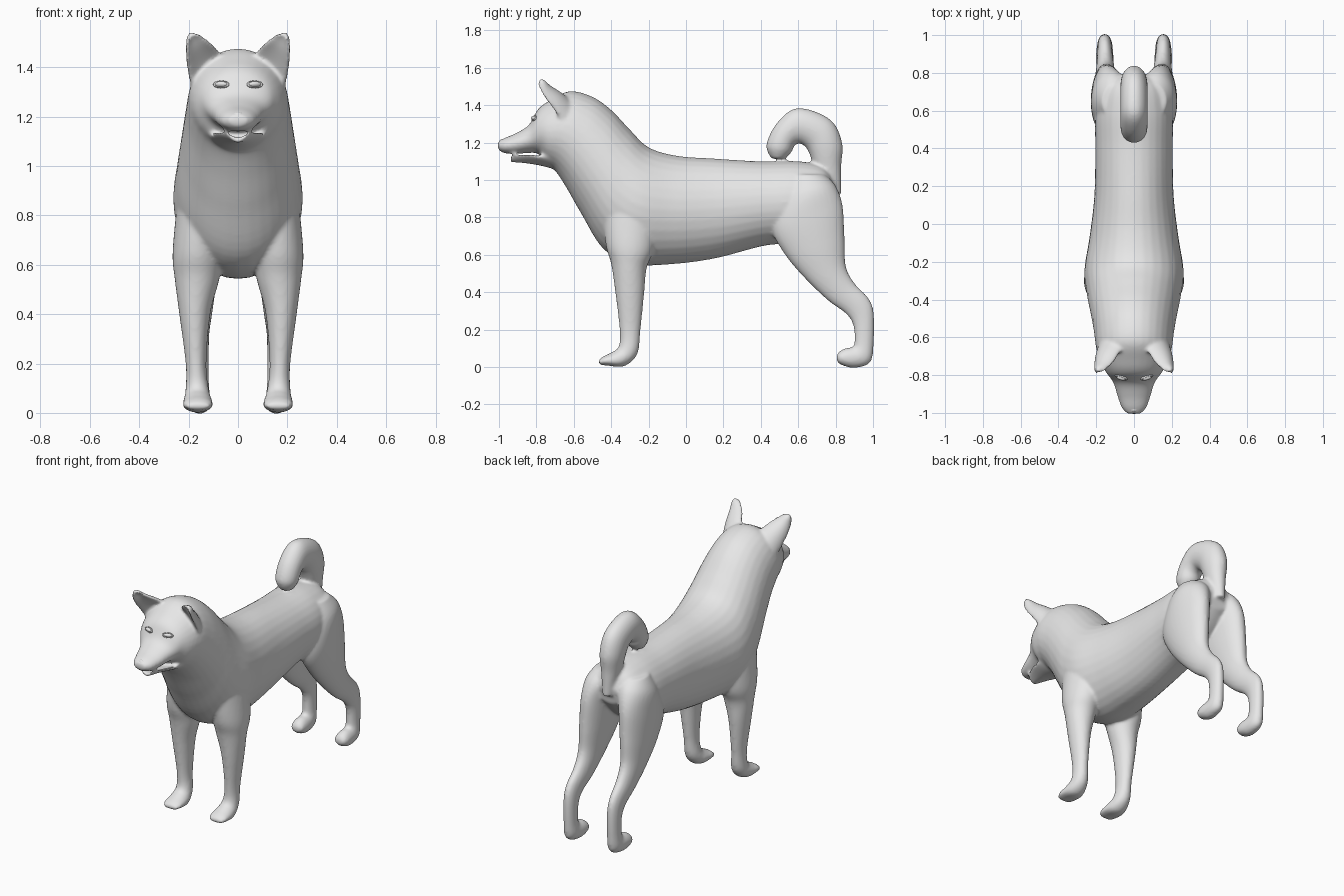
import bpy
import bmesh
import math
from mathutils import Vector

default_cube = bpy.data.objects.get("Cube")
if default_cube:
    bpy.data.objects.remove(default_cube, do_unlink=True)

# One plain grey for the whole animal
grey = bpy.data.materials.new("plain grey")
grey.use_nodes = True
colour = (0.8, 0.8, 0.8, 1.0)
grey.diffuse_color = colour
grey.node_tree.nodes["Principled BSDF"].inputs["Base Color"].default_value = colour

SIDES = 32
STEPS = 6


def spline(rows):
    """Smoothly interpolate a list of section rows."""
    result = []
    last = len(rows) - 1
    for i in range(last):
        before, start = rows[max(i - 1, 0)], rows[i]
        end, after = rows[i + 1], rows[min(i + 2, last)]
        for step in range(STEPS):
            t = step / STEPS
            result.append([
                b + 0.5 * t * (c - a + t * (2 * a - 5 * b + 4 * c - d
                                            + t * (3 * (b - c) + d - a)))
                for a, b, c, d in zip(before, start, end, after)])
    result.append(list(rows[last]))
    return result


def loft(bm, frames, bend=Vector(), side=1):
    """Skin oval sections given as centre, wide axis and narrow axis."""
    rings = []
    for centre, wide, narrow in frames:
        ring = []
        for k in range(SIDES):
            angle = math.tau * k / SIDES
            s, t = math.cos(angle), math.sin(angle)
            point = centre + wide * s + narrow * t + bend * s * s
            point.x *= side
            ring.append(bm.verts.new(point))
        rings.append(ring)
    for ring, following in zip(rings, rings[1:]):
        for k in range(SIDES):
            n = (k + 1) % SIDES
            bm.faces.new((ring[k], ring[n], following[n], following[k]))
    bm.faces.new(rings[0])
    bm.faces.new(rings[-1])


def limb_frames(rows):
    """Rows hold x, two opposite profile points (y, z), and half width."""
    frames = []
    for x, y1, z1, y2, z2, width in spline(rows):
        first, second = Vector((x, y1, z1)), Vector((x, y2, z2))
        frames.append(((first + second) / 2, Vector((width, 0, 0)),
                       (first - second) / 2))
    return frames


def central(rows):
    return limb_frames([(0, *row) for row in rows])


# Rump, trunk, neck, skull and muzzle: top point, bottom point, half width
trunk = [
    (.80, .98, .78, .86, .08),
    (.74, 1.07, .68, .75, .17),
    (.60, 1.10, .55, .67, .205),
    (.40, 1.10, .40, .645, .205),
    (.15, 1.115, .15, .58, .21),
    (-.05, 1.13, -.08, .55, .235),
    (-.20, 1.175, -.28, .55, .262),
    (-.30, 1.27, -.44, .63, .25),
    (-.40, 1.375, -.56, .82, .228),
    (-.50, 1.445, -.64, .96, .212),
    (-.62, 1.475, -.70, 1.05, .2),
    (-.72, 1.43, -.75, 1.09, .178),
    (-.79, 1.38, -.79, 1.14, .145),
    (-.84, 1.295, -.84, 1.145, .11),
    (-.91, 1.25, -.91, 1.14, .088),
    (-.97, 1.225, -.975, 1.145, .065),
    (-1.005, 1.205, -1.005, 1.165, .035),
]

# Lower jaw, with its lip edges curling up
jaw = [
    (-.68, 1.12, -.68, 1.05, .12),
    (-.78, 1.115, -.77, 1.075, .115),
    (-.86, 1.115, -.86, 1.09, .085),
    (-.94, 1.115, -.94, 1.095, .045),
]

# Curled tail: outer point, inner point, half width
tail = [
    (.83, .92, .76, .92, .03),
    (.83, 1.07, .69, 1.06, .055),
    (.835, 1.2, .66, 1.14, .07),
    (.77, 1.325, .64, 1.175, .072),
    (.60, 1.385, .61, 1.195, .072),
    (.49, 1.31, .58, 1.185, .072),
    (.43, 1.19, .565, 1.15, .068),
    (.455, 1.115, .53, 1.115, .04),
]

# Left legs, from the body down to the toes
front_leg = [
    (.15, -.45, .87, -.15, .87, .095),
    (.163, -.43, .66, -.17, .64, .102),
    (.166, -.40, .55, -.21, .53, .09),
    (.175, -.378, .4, -.223, .4, .063),
    (.17, -.355, .2, -.243, .2, .042),
    (.165, -.36, .11, -.26, .07, .048),
    (.163, -.40, .078, -.33, .005, .06),
    (.163, -.44, .058, -.42, .008, .06),
    (.163, -.467, .038, -.465, .013, .042),
]
hind_leg = [
    (.10, .56, 1.03, .74, 1.03, .07),
    (.115, .50, .90, .80, .97, .105),
    (.135, .46, .74, .838, .86, .094),
    (.145, .53, .60, .848, .68, .078),
    (.15, .64, .47, .855, .54, .06),
    (.152, .76, .355, .90, .45, .047),
    (.155, .855, .285, .975, .37, .039),
    (.155, .895, .22, 1.004, .29, .037),
    (.155, .90, .13, 1.004, .13, .037),
    (.155, .89, .108, .985, .025, .042),
    (.155, .85, .1, .90, -.004, .047),
    (.155, .82, .083, .83, .012, .042),
    (.155, .806, .062, .806, .033, .022),
]

# Left ear: inner edge, outer edge, half thickness
ear = [
    (.05, -.62, 1.43, .19, -.64, 1.3, .03),
    (.085, -.68, 1.475, .208, -.7, 1.385, .024),
    (.12, -.735, 1.51, .215, -.75, 1.45, .017),
    (.155, -.765, 1.535, .213, -.775, 1.49, .014),
    (.178, -.785, 1.54, .203, -.79, 1.52, .011),
]
ear_back = Vector((.53, .69, .48)).normalized()
ear_frames = []
for row in spline(ear):
    inner, outer = Vector(row[:3]), Vector(row[3:6])
    ear_frames.append(((inner + outer) / 2 + ear_back * .012,
                       (outer - inner) / 2, ear_back * row[6]))

# Combine the parts, then fuse them into one smooth skin
bm = bmesh.new()
loft(bm, central(trunk))
loft(bm, central(jaw), bend=Vector((0, 0, .035)))
loft(bm, central(tail))
for side in (1, -1):
    loft(bm, limb_frames(front_leg), side=side)
    loft(bm, limb_frames(hind_leg), side=side)
    loft(bm, ear_frames, bend=ear_back * -.022, side=side)
bmesh.ops.recalc_face_normals(bm, faces=bm.faces)
mesh = bpy.data.meshes.new("body")
bm.to_mesh(mesh)
bm.free()
mesh.materials.append(grey)
mesh.shade_smooth()
body = bpy.data.objects.new("body", mesh)
bpy.context.collection.objects.link(body)
skin = body.modifiers.new("fuse", 'REMESH')
skin.mode = 'VOXEL'
skin.voxel_size = .009
skin.use_smooth_shade = True
soften = body.modifiers.new("soften", 'SMOOTH')
soften.factor = .5
soften.iterations = 8


def finish(name, scale):
    part = bpy.context.object
    part.name = name
    part.scale = scale
    part.data.materials.append(grey)
    part.data.shade_smooth()


# Almond eyes with raised lids
for side, label in ((1, "left"), (-1, "right")):
    spot = (side * .068, -.812, 1.33)
    tilt = (math.radians(-25), 0, side * math.radians(18))
    bpy.ops.mesh.primitive_uv_sphere_add(segments=20, ring_count=12, radius=1,
                                         location=spot, rotation=tilt)
    finish(label + "_eye", (.027, .015, .012))
    tilt = (math.radians(65), 0, side * math.radians(18))
    bpy.ops.mesh.primitive_torus_add(major_segments=24, minor_segments=8,
                                     major_radius=1, minor_radius=.18,
                                     location=spot, rotation=tilt)
    finish(label + "_eyelid", (.029, .014, .03))

# Nose pad at the muzzle tip
bpy.ops.mesh.primitive_uv_sphere_add(segments=20, ring_count=12, radius=1,
                                     location=(0, -.982, 1.195))
finish("nose", (.028, .018, .024))
